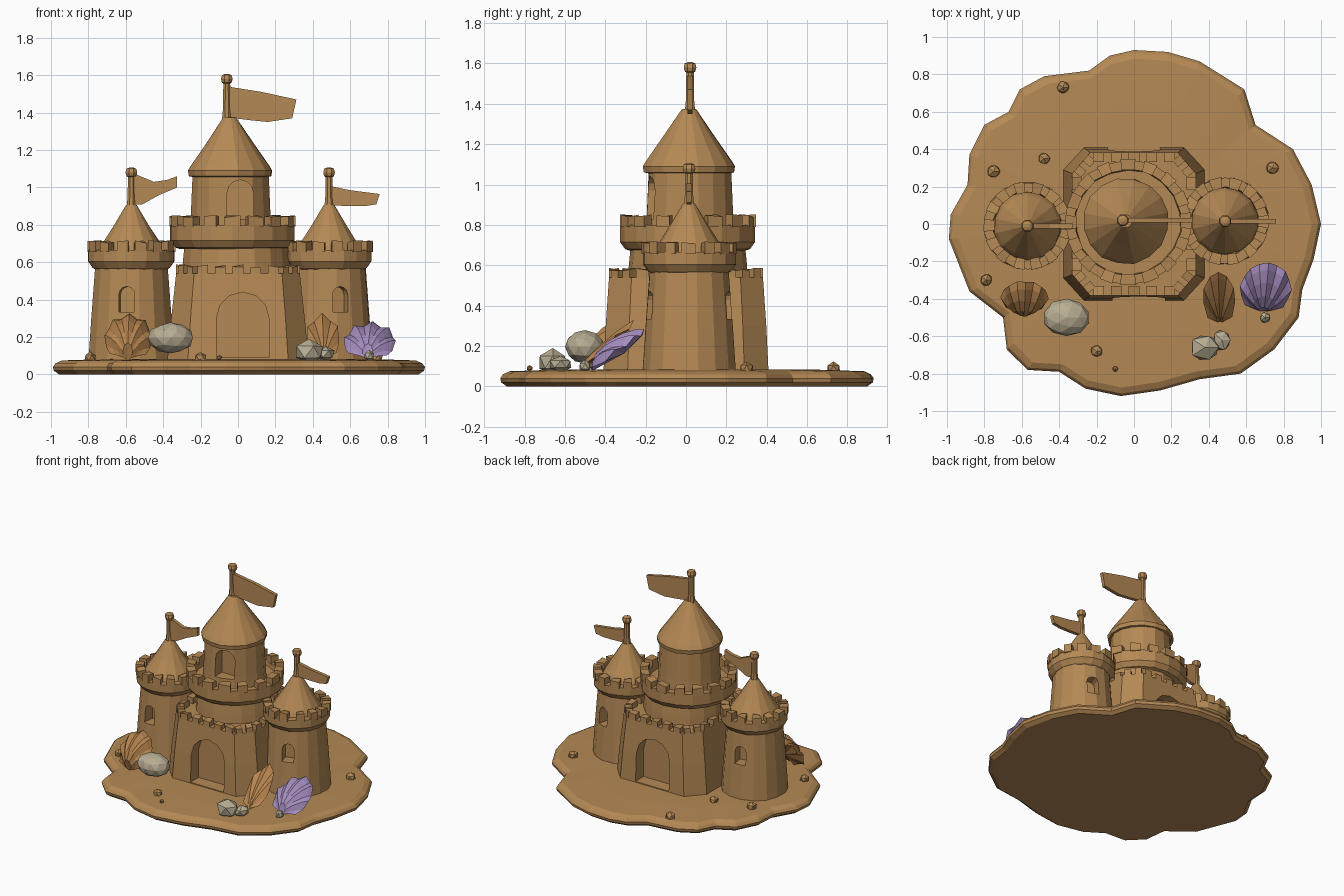
import bpy, bmesh, math, random
from mathutils import Vector

if "Cube" in bpy.data.objects:
    bpy.data.objects.remove(bpy.data.objects["Cube"])

random.seed(4)

def mat(name, col):
    m = bpy.data.materials.new(name)
    m.diffuse_color = (*col, 1)
    m.use_nodes = True
    m.node_tree.nodes["Principled BSDF"].inputs["Base Color"].default_value = m.diffuse_color
    return m

SAND = mat("sand", (0.46, 0.25, 0.09))
ORANGE = mat("orange_shell", (0.47, 0.23, 0.075))
PURPLE = mat("purple_shell", (0.38, 0.27, 0.52))
STONE = mat("pale_stone", (0.48, 0.42, 0.29))

def finish(name, bm, m):
    bmesh.ops.recalc_face_normals(bm, faces=bm.faces)
    me = bpy.data.meshes.new(name)
    bm.to_mesh(me)
    bm.free()
    me.materials.append(m)
    ob = bpy.data.objects.new(name, me)
    bpy.context.collection.objects.link(ob)
    return ob

def loft(name, rings, m):
    """Closed solid through a stack of equal-length point rings."""
    bm = bmesh.new()
    vs = [[bm.verts.new(p) for p in r] for r in rings]
    n = len(vs[0])
    for a, b in zip(vs, vs[1:]):
        for i in range(n):
            j = (i + 1) % n
            bm.faces.new((a[i], a[j], b[j], b[i]))
    bm.faces.new(vs[0][::-1])
    bm.faces.new(vs[-1])
    return finish(name, bm, m)

def lathe(name, c, prof, n=16, m=SAND, jit=0.004):
    wob = [random.uniform(-jit, jit) for _ in range(n)]
    rings = [[(c[0] + (r + wob[i] * (r > 0.1)) * math.cos(math.tau * (i + .5) / n),
               c[1] + (r + wob[i] * (r > 0.1)) * math.sin(math.tau * (i + .5) / n), z)
              for i in range(n)] for r, z in prof]
    return loft(name, rings, m)

def arch_cut(ob, c, ang, w, z0, z1, r0, r1):
    """Carve an arched recess into ob, facing direction ang from c."""
    d = Vector((math.cos(ang), math.sin(ang), 0))
    u = Vector((-d.y, d.x, 0))
    h = w / 2
    pts = [(-h, z0), (h, z0)] + [(h * math.cos(a), z1 - h + h * math.sin(a))
                                 for a in (math.pi * k / 6 for k in range(7))]
    rings = [[Vector((c[0], c[1], z)) + u * x * (1 if z < z1 else .9) + d * r for x, z in pts] for r in (r0, r1)]
    cut = loft("arch_cutter", rings, SAND)
    cut.hide_render = True
    mod = ob.modifiers.new("arch", "BOOLEAN")
    mod.operation, mod.object, mod.solver = "DIFFERENCE", cut, "EXACT"
    dg = bpy.context.evaluated_depsgraph_get()
    me = bpy.data.meshes.new_from_object(ob.evaluated_get(dg))
    ob.modifiers.clear()
    ob.data = me
    bpy.data.objects.remove(cut)

def add_block(bm, corners, z0, z1):
    lo = [bm.verts.new((x, y, z0)) for x, y in corners]
    hi = [bm.verts.new((x, y, z1 + random.uniform(-.008, .008))) for x, y in corners]
    bm.faces.new(lo[::-1])
    bm.faces.new(hi)
    for i in range(4):
        j = (i + 1) % 4
        bm.faces.new((lo[i], lo[j], hi[j], hi[i]))

def battlement(name, c, r_in, R, z0, z1, count):
    """Flared ring with a sunken floor and merlons on its rim."""
    zr = z1 - .045
    lathe(name + "_ring", c, [(r_in, z0 - .01), (R - .025, z0), (R, z0 + .035), (R, zr),
                              (R - .05, zr), (R - .055, zr - .04), (.05, zr - .04)], 18)
    bm = bmesh.new()
    for k in range(count):
        a = math.tau * (k + random.uniform(-.08, .08)) / count
        w = math.pi / count * random.uniform(.52, .68)
        add_block(bm, [(c[0] + r * math.cos(t), c[1] + r * math.sin(t))
                       for r, t in ((R - .055, a - w), (R + .004, a - w), (R + .004, a + w), (R - .055, a + w))],
                  zr - .01, z1)
    finish(name + "_merlons", bm, SAND)

def flag(name, c, z0, zb, pts):
    """Pole with knob and a thick pennant given in (x, z)."""
    lathe(name + "_pole", c, [(.03, z0 - .03), (.022, z0 + .05), (.02, zb - .02), (.028, zb - .015),
                              (.034, zb + .005), (.028, zb + .025), (.01, zb + .032)], 8)
    loft(name + "_pennant", [[(x, c[1] + s * .013, z) for x, z in pts] for s in (-1, 1)], SAND)

# sand mound with a lobed outline
OUT = [(0, .93), (-.13, .9), (-.24, .82), (-.48, .79), (-.61, .72), (-.67, .6), (-.8, .53), (-.88, .37),
       (-.89, .21), (-.98, .05), (-.99, -.08), (-.88, -.36), (-.7, -.5), (-.68, -.67), (-.57, -.78),
       (-.4, -.79), (-.26, -.88), (-.07, -.92), (.14, -.89), (.35, -.83), (.57, -.8), (.75, -.67),
       (.88, -.5), (.9, -.35), (.96, -.19), (1, 0), (.95, .21), (.85, .4), (.65, .53), (.59, .72), (.35, .87), (.18, .92)]
loft("sand_base", [[(x * s, y * s, z) for x, y in OUT] for s, z in
     ((.965, 0), (.995, .02), (1, .04), (.985, .06), (.95, .075), (.7, .083), (.1, .085))], SAND)

# gatehouse: chamfered block with arches front and back
def octagon(s, t):
    p = [(.27 * s, -.41 * t), (.38 * s, -.29 * t)]
    p += [(x, -y) for x, y in p[::-1]]
    return p + [(-x, -y) for x, y in p]
gate = loft("gatehouse", [[(x, y, z) for x, y in octagon(s, t)] for s, t, z in
            ((1, 1, .05), (.94, .97, .3), (.87, .93, .54))], SAND)
for ang, cx in ((-math.pi / 2, .025), (math.pi / 2, .0)):
    arch_cut(gate, (cx, 0), ang, .28, .09, .44, .31, .6)

# merlons along the gatehouse edges
bm = bmesh.new()
top = [Vector(p) for p in octagon(.87, .93)]
for i in range(8):
    a, b = top[i], top[(i + 1) % 8]
    e = (b - a).normalized()
    inn = Vector((-e.y, e.x)) * .05
    cnt = max(2, round((b - a).length / .1))
    for k in range(cnt):
        p = a.lerp(b, (k + .2) / cnt)
        q = a.lerp(b, (k + .8) / cnt)
        add_block(bm, [p, q, q + inn, p + inn], .52, .58)
finish("gatehouse_merlons", bm, SAND)

# keep: drum, battlement, upper tower, roof
lathe("keep_drum", (-.01, .01), [(.3, .45), (.29, .6), (.28, .7)], 18)
battlement("keep", (-.03, .01), .28, .335, .68, .845, 16)
keep = lathe("keep_tower", (-.04, .02), [(.225, .7), (.215, .85), (.205, 1.08)], 16)
arch_cut(keep, (.012, .02), -math.pi / 2, .14, .83, 1.04, .13, .4)
lathe("keep_roof", (-.045, .015), [(.2, 1.055), (.225, 1.06), (.23, 1.09), (.215, 1.115), (.13, 1.235), (.035, 1.375)], 16)
flag("keep_flag", (-.06, .02), 1.37, 1.575,
     [(-.06, 1.375), (.06, 1.36), (.16, 1.35), (.29, 1.37), (.312, 1.47), (.13, 1.51), (-.06, 1.54)])

# side towers
PEN = {"left": [(-.57, .91), (-.51, .91), (-.42, .96), (-.325, 1.0), (-.325, 1.06), (-.38, 1.04), (-.45, 1.03), (-.57, 1.08)],
       "right": [(.48, .905), (.6, .9), (.68, .9), (.74, .91), (.758, .965), (.6, .985), (.48, 1.01)]}
for side, c, tilt in (("left", (-.57, -.01), -.12), ("right", (.487, .015), .3)):
    body = lathe(side + "_tower", c, [(.235, .05), (.218, .3), (.195, .6)], 16)
    for s in (-1, 1):
        arch_cut(body, c, s * (math.pi / 2 - tilt), .085, .335, .47, .13, .4)
    battlement(side + "_tower", c, .19, .232, .57, .71, 14)
    lathe(side + "_roof", c, [(.165, .63), (.18, .655), (.165, .69), (.1, .79), (.03, .905)], 14)
    flag(side + "_flag", c, .9, 1.075, PEN[side])

# scallop shells leaning on the sand
def shell(name, hinge, tip, width, h, m, ribs=13):
    o = Vector(hinge)
    v = Vector(tip) - o
    L = v.length
    v.normalize()
    u = v.cross(Vector((0, -.6, .8))).normalized()
    n = u.cross(v)
    bm = bmesh.new()
    hv = bm.verts.new(o - n * .01)
    cols = []
    for i in range(ribs):
        t = 2 * i / (ribs - 1) - 1
        a = t * 1.3
        r = L * math.cos(a) ** .6 * (1 if i % 2 == 0 else .95)
        col = []
        for s in (.2, .45, .7, .9, 1):
            dome = h * math.sin(math.pi * s ** .8) ** .7 * math.cos(t * 1.5) if s < 1 else 0
            rib = (.012 if i % 2 == 0 else -.008) * s * (abs(t) < 1)
            col.append(bm.verts.new(o + u * (math.sin(a) * r * s * width / (1.18 * L))
                                    + v * (math.cos(a) * r * s) + n * (dome + rib)))
        cols.append(col)
    for a, b in zip(cols, cols[1:]):
        bm.faces.new((hv, a[0], b[0]))
        for j in range(4):
            bm.faces.new((a[j], a[j + 1], b[j + 1], b[j]))
    rim = [hv] + cols[0] + [c[-1] for c in cols[1:-1]] + cols[-1][::-1]
    back = bm.verts.new(o + v * L * .55 - n * .03)
    for p, q in zip(rim, rim[1:] + rim[:1]):
        bm.faces.new((p, q, back))
    finish(name, bm, m)

shell("purple_scallop", (.69, -.47, .085), (.72, -.2, .275), .28, .06, PURPLE)
shell("right_scallop", (.46, -.53, .085), (.45, -.25, .32), .18, .02, ORANGE, 9)
shell("left_scallop", (-.59, -.47, .08), (-.58, -.3, .32), .26, .085, ORANGE)

# stones and sand pebbles
def stone(name, c, r, m, sub=1, jit=.1):
    bm = bmesh.new()
    bmesh.ops.create_icosphere(bm, subdivisions=sub, radius=1)
    for v in bm.verts:
        k = 1 + random.uniform(-jit, jit)
        v.co = Vector([c[i] + v.co[i] * r[i] * k for i in range(3)])
    finish(name, bm, m)

stone("round_stone", (-.36, -.5, .195), (.125, .1, .083), STONE, 2, .03)
stone("broken_stone_a", (.38, -.66, .12), (.085, .075, .07), STONE)
stone("broken_stone_b", (.47, -.62, .11), (.05, .06, .04), STONE)
stone("tiny_stone", (.7, -.5, .1), (.03, .03, .03), STONE)
for i, (x, y, r) in enumerate([(-.38, .73, .035), (-.48, .35, .033), (-.75, .28, .038), (-.79, -.3, .036),
                               (-.2, -.68, .034), (-.1, -.775, .016), (.74, .3, .038)]):
    stone("pebble_%d" % i, (x, y, .09), (r, r, r * .9), SAND)
